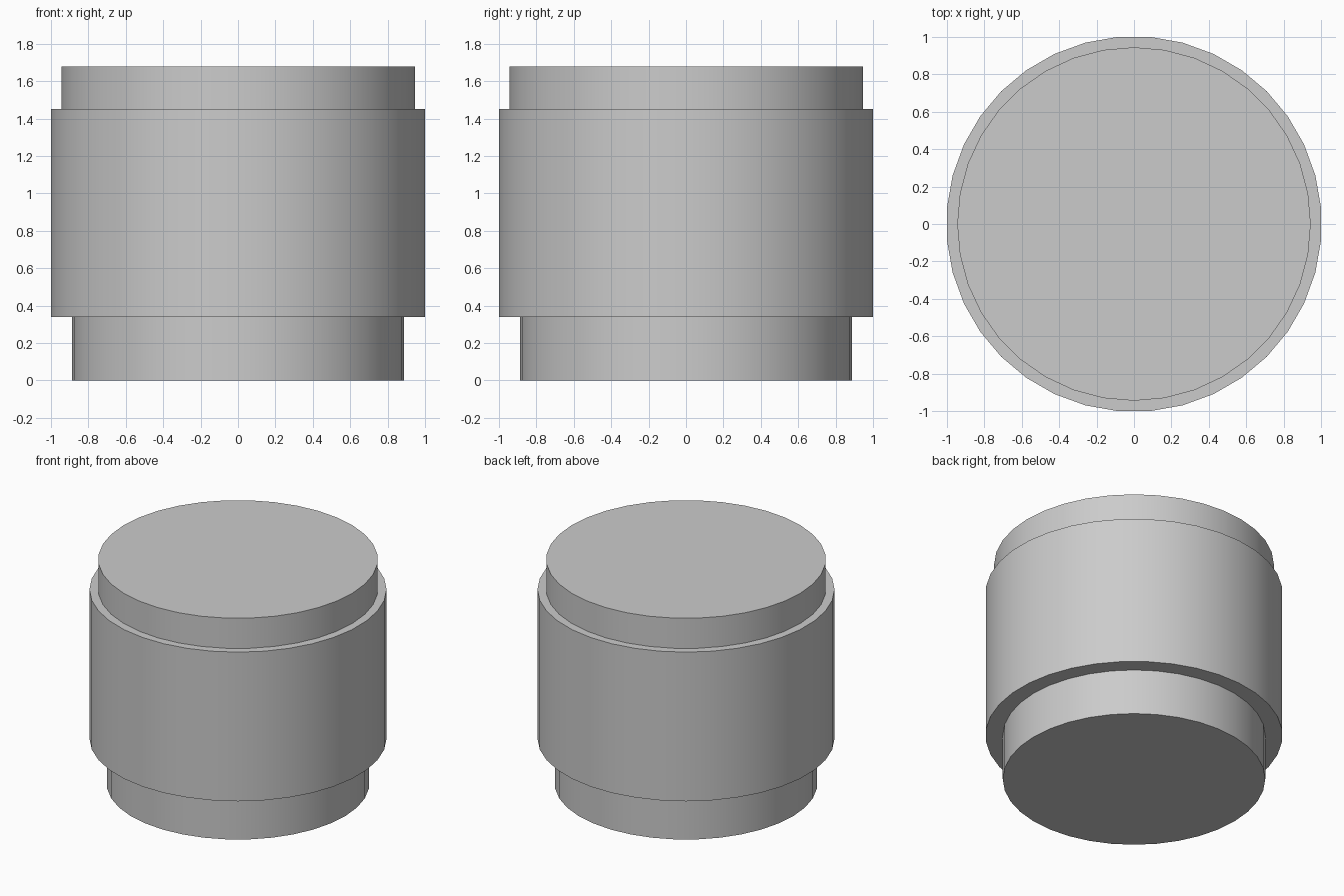
import bpy
import math

if "Cube" in bpy.data.objects:
    bpy.data.objects.remove(bpy.data.objects["Cube"], do_unlink=True)

SIDES = 36
STEP = math.tau / SIDES

grey = bpy.data.materials.new("plain_grey")
grey.use_nodes = True
colour = (0.6, 0.6, 0.6, 1)
grey.diffuse_color = colour
grey.node_tree.nodes["Principled BSDF"].inputs["Base Color"].default_value = colour


def drum(name, radius, bottom, top, turn=0.0):
    """Upright capped cylinder between two heights."""
    bpy.ops.mesh.primitive_cylinder_add(
        vertices=SIDES, radius=radius, depth=top - bottom,
        location=(0, 0, (bottom + top) / 2), rotation=(0, 0, turn))
    obj = bpy.context.object
    obj.name = name
    obj.data.materials.append(grey)
    bpy.ops.object.shade_smooth_by_angle(angle=math.radians(30))
    return obj


# Narrow foot, wide body with flats on the axes, and raised lid
drum("base", 0.887, 0.0, 0.34)
drum("body", 1 / math.cos(STEP / 2), 0.34, 1.452, STEP / 2)
drum("lid", 0.945, 1.452, 1.677)
